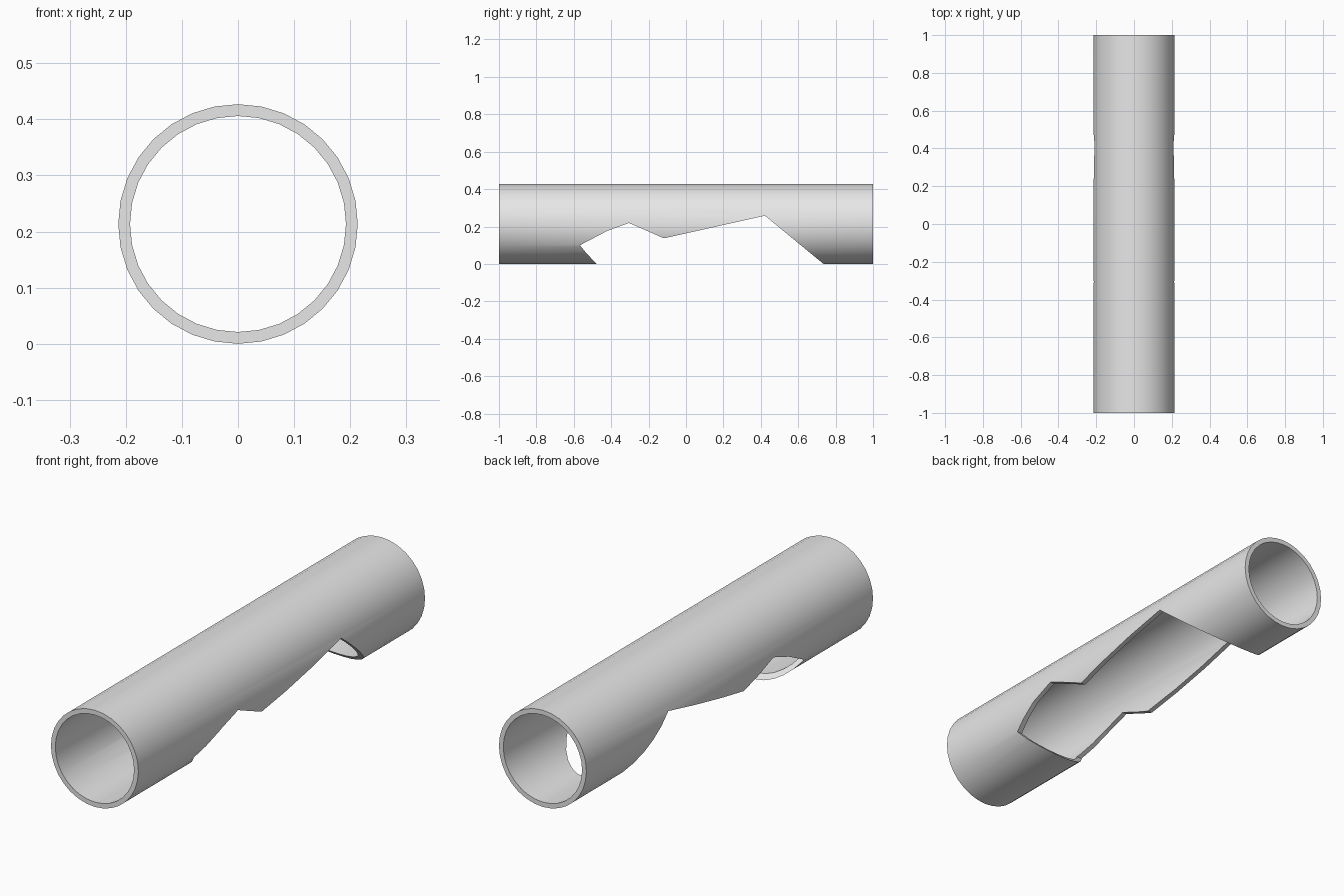
import bpy, bmesh, math

cube = bpy.data.objects.get("Cube")
if cube:
    bpy.data.objects.remove(cube, do_unlink=True)

SIDES = 32
OUTER, INNER = 0.2135, 0.1925


def make_object(name, bm):
    bmesh.ops.recalc_face_normals(bm, faces=bm.faces)
    mesh = bpy.data.meshes.new(name)
    bm.to_mesh(mesh)
    bm.free()
    obj = bpy.data.objects.new(name, mesh)
    bpy.context.collection.objects.link(obj)
    return obj


# Plain grey material
grey = bpy.data.materials.new("light_grey")
grey.use_nodes = True
colour = (0.8, 0.8, 0.8, 1)
grey.diffuse_color = colour
grey.node_tree.nodes["Principled BSDF"].inputs["Base Color"].default_value = colour

# Hollow pipe: a rectangular wall section swept round the long axis
bm = bmesh.new()
section = [(OUTER, -1), (OUTER, 1), (INNER, 1), (INNER, -1)]
rings = []
for r, y in section:
    angles = [math.tau * i / SIDES for i in range(SIDES)]
    rings.append([bm.verts.new((r * math.cos(a), y, OUTER + r * math.sin(a)))
                  for a in angles])
for k, ring in enumerate(rings):
    following = rings[(k + 1) % len(rings)]
    for i in range(SIDES):
        j = (i + 1) % SIDES
        bm.faces.new((ring[i], ring[j], following[j], following[i]))
pipe = make_object("pipe", bm)
pipe.data.materials.append(grey)

# Jagged opening in the underside: a side outline (y, z) pushed across the pipe
outline = [(-0.43, -0.05), (-0.535, 0.06), (-0.567, 0.1), (-0.42, 0.177),
           (-0.305, 0.219), (-0.118, 0.137), (0.422, 0.258), (0.796, -0.05)]
bm = bmesh.new()
face = bm.faces.new([bm.verts.new((-0.5, y, z)) for y, z in outline])
extruded = bmesh.ops.extrude_face_region(bm, geom=[face])
bmesh.ops.translate(bm, vec=(1, 0, 0),
                    verts=[v for v in extruded["geom"] if isinstance(v, bmesh.types.BMVert)])
cutter = make_object("opening_cutter", bm)
cutter.data.materials.append(grey)
cutter.hide_render = True

# Cut the opening and remove the cutter
cut = pipe.modifiers.new("opening", "BOOLEAN")
cut.operation = "DIFFERENCE"
cut.solver = "EXACT"
cut.object = cutter
bpy.ops.object.select_all(action="DESELECT")
pipe.select_set(True)
bpy.context.view_layer.objects.active = pipe
bpy.ops.object.modifier_apply(modifier=cut.name)
bpy.data.objects.remove(cutter, do_unlink=True)

# Smooth round walls, crisp cut edges
bpy.ops.object.shade_smooth_by_angle(angle=math.radians(30))
